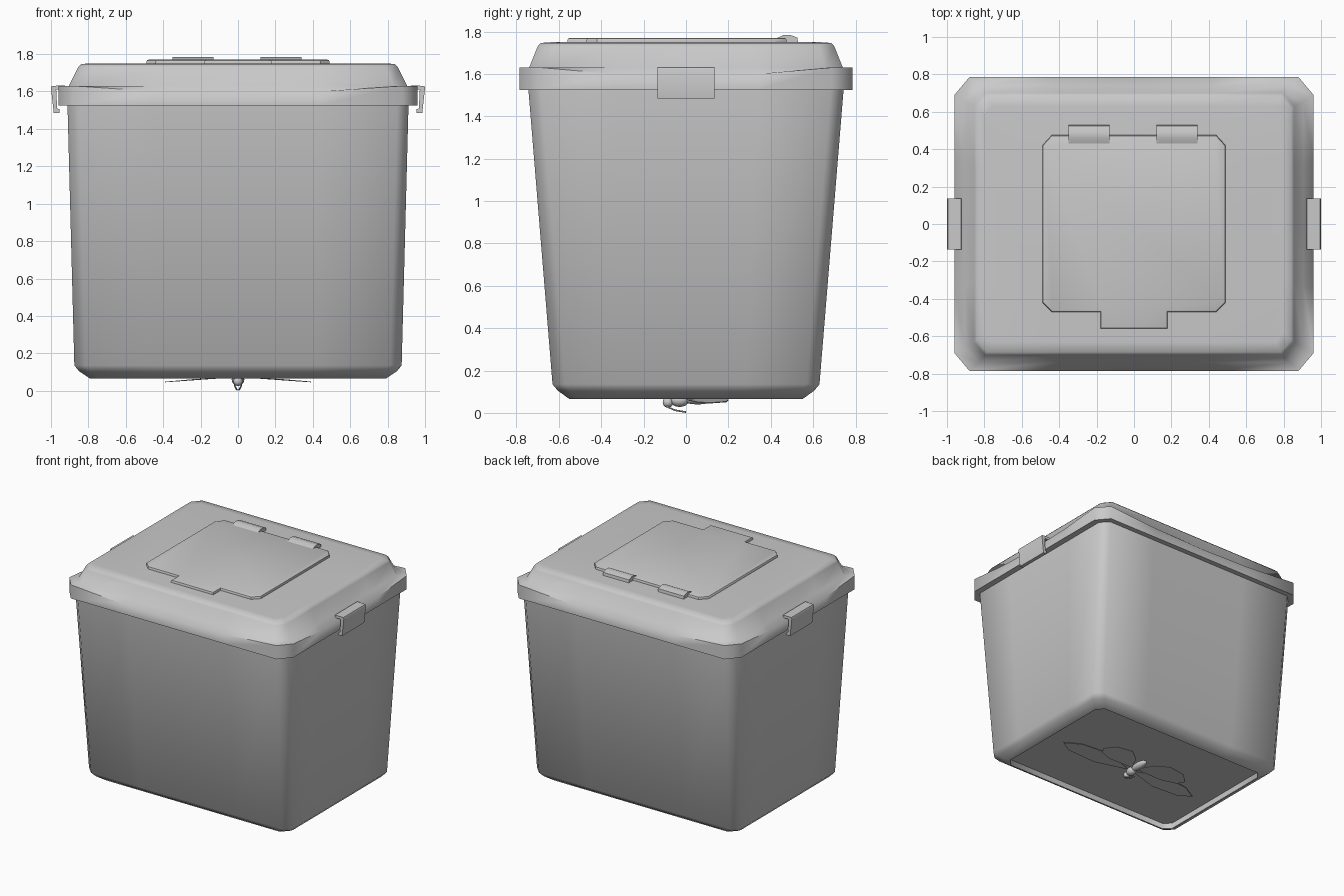
import bpy, bmesh, math
from mathutils import Vector

if "Cube" in bpy.data.objects:
    bpy.data.objects.remove(bpy.data.objects["Cube"])

grey = bpy.data.materials.new("light_grey_plastic")
grey.diffuse_color = (0.588, 0.588, 0.588, 1)
grey.use_nodes = True
grey.node_tree.nodes["Principled BSDF"].inputs["Base Color"].default_value = grey.diffuse_color


def finish(name, bm, angle=40):
    bmesh.ops.recalc_face_normals(bm, faces=bm.faces[:])
    me = bpy.data.meshes.new(name)
    bm.to_mesh(me)
    bm.free()
    me.materials.append(grey)
    ob = bpy.data.objects.new(name, me)
    bpy.context.collection.objects.link(ob)
    bpy.ops.object.select_all(action='DESELECT')
    bpy.context.view_layer.objects.active = ob
    ob.select_set(True)
    bpy.ops.object.shade_smooth_by_angle(angle=math.radians(angle))
    return ob


def ring(hx, hy, z, cx, cy, dip=0.0):
    """Rectangle with cut corners; dip lowers the middle of each side."""
    pts = []
    ax, ay = hx - cx, hy - cy
    steps = (-1, -0.5, 0, 0.5, 1)
    for t in steps:
        pts.append((hx, ay * t, z - dip * (1 - t * t)))
    for t in steps:
        pts.append((-ax * t, hy, z - dip * (1 - t * t)))
    return pts + [(-x, -y, h) for x, y, h in pts]


def loft(name, rings, angle=40):
    bm = bmesh.new()
    loops = [[bm.verts.new(p) for p in r] for r in rings]
    for a, b in zip(loops, loops[1:]):
        for i in range(len(a)):
            j = (i + 1) % len(a)
            bm.faces.new((a[i], a[j], b[j], b[i]))
    bm.faces.new(loops[0])
    bm.faces.new(loops[-1])
    return finish(name, bm, angle)


def prism(name, pts, offset, bevel=0.0, angle=40):
    """Extrude a polygon by a vector, with optional rounded edges."""
    bm = bmesh.new()
    f = bm.faces.new([bm.verts.new(p) for p in pts])
    ext = bmesh.ops.extrude_face_region(bm, geom=[f], use_keep_orig=True)
    top = [v for v in ext["geom"] if isinstance(v, bmesh.types.BMVert)]
    bmesh.ops.translate(bm, verts=top, vec=offset)
    if bevel:
        edges = [e for e in bm.edges if all(v in top for v in e.verts)]
        bmesh.ops.bevel(bm, geom=edges, offset=bevel, segments=2,
                        affect='EDGES', profile=0.5)
    return finish(name, bm, angle)


def ellipsoid(name, centre, size):
    bm = bmesh.new()
    bmesh.ops.create_uvsphere(bm, u_segments=16, v_segments=10, radius=1)
    bmesh.ops.scale(bm, vec=size, verts=bm.verts[:])
    bmesh.ops.translate(bm, vec=centre, verts=bm.verts[:])
    return finish(name, bm, 60)


# Tapered tub with a shallow recess underneath
loft("tub", [
    ring(0.78, 0.54, 0.11, 0.05, 0.05),
    ring(0.78, 0.54, 0.066, 0.05, 0.05),
    ring(0.79, 0.55, 0.065, 0.05, 0.05),
    ring(0.85, 0.605, 0.105, 0.06, 0.06),
    ring(0.875, 0.63, 0.135, 0.06, 0.06),
    ring(0.912, 0.745, 1.54, 0.06, 0.06),
], 50)

# Lid with rim, dipped rim edge and sloped sides
loft("lid", [
    ring(0.90, 0.735, 1.526, 0.06, 0.06),
    ring(0.96, 0.785, 1.525, 0.08, 0.095),
    ring(0.96, 0.785, 1.63, 0.08, 0.095, 0.04),
    ring(0.905, 0.74, 1.63, 0.075, 0.085),
    ring(0.855, 0.70, 1.73, 0.06, 0.07),
    ring(0.84, 0.685, 1.746, 0.055, 0.065),
    ring(0.80, 0.63, 1.75, 0.04, 0.05),
], 65)

# Flap with front finger tab, as one outline
half = [(0.18, -0.56), (0.18, -0.47), (0.44, -0.47), (0.49, -0.42),
        (0.49, 0.42), (0.44, 0.475)]
outline = half + [(-x, y) for x, y in reversed(half)]
prism("flap", [(x, y, 1.74) for x, y in outline], (0, 0, 0.03), 0.012)

# Flap hinges, with a sloped front end
for cx in (-0.24, 0.23):
    prof = [(0.42, 1.765), (0.46, 1.783), (0.49, 1.784), (0.525, 1.772),
            (0.53, 1.74), (0.42, 1.74)]
    prism("flap_hinge", [(cx - 0.11, y, z) for y, z in prof], (0.22, 0, 0))

# Side clips hooked over the rim
for s in (-1, 1):
    prof = [(0.92, 1.61), (0.925, 1.632), (0.995, 1.63), (1.0, 1.62),
            (0.985, 1.485), (0.955, 1.485), (0.955, 1.505), (0.967, 1.51),
            (0.972, 1.61)]
    prism("side_clip", [(s * x, -0.135, z) for x, z in prof], (0, 0.27, 0))

# Small winged insect in the recess
ellipsoid("insect_abdomen", (0, 0.055, 0.068), (0.03, 0.085, 0.028))
ellipsoid("insect_thorax", (0, -0.03, 0.06), (0.034, 0.045, 0.032))
ellipsoid("insect_head", (0, -0.085, 0.05), (0.025, 0.025, 0.025))
fore = [(0.02, -0.04, 0.07), (0.28, -0.13, 0.08), (0.52, -0.13, 0.09),
        (0.62, -0.07, 0.09), (0.5, 0.0, 0.09), (0.25, 0.04, 0.08)]
hind = [(0.02, 0.0, 0.07), (0.24, 0.01, 0.058), (0.36, 0.06, 0.047),
        (0.39, 0.12, 0.045), (0.32, 0.19, 0.05), (0.18, 0.2, 0.06),
        (0.08, 0.12, 0.067)]
for s in (-1, 1):
    for name, pts in (("fore_wing", fore), ("hind_wing", hind)):
        prism(name, [(s * x, y, z) for x, y, z in pts], (0, 0, 0.004))
    # Curved antenna made of a tapering tube
    cu = bpy.data.curves.new("antenna", 'CURVE')
    cu.dimensions = '3D'
    cu.bevel_depth = 0.004
    cu.bevel_resolution = 1
    sp = cu.splines.new('POLY')
    path = [(0.012, -0.1, 0.05), (0.018, -0.085, 0.027),
            (0.01, -0.05, 0.012), (0.005, 0.0, 0.004)]
    sp.points.add(len(path) - 1)
    for p, (x, y, z) in zip(sp.points, path):
        p.co = (s * x, y, z, 1)
    cu.materials.append(grey)
    bpy.context.collection.objects.link(bpy.data.objects.new("antenna", cu))
